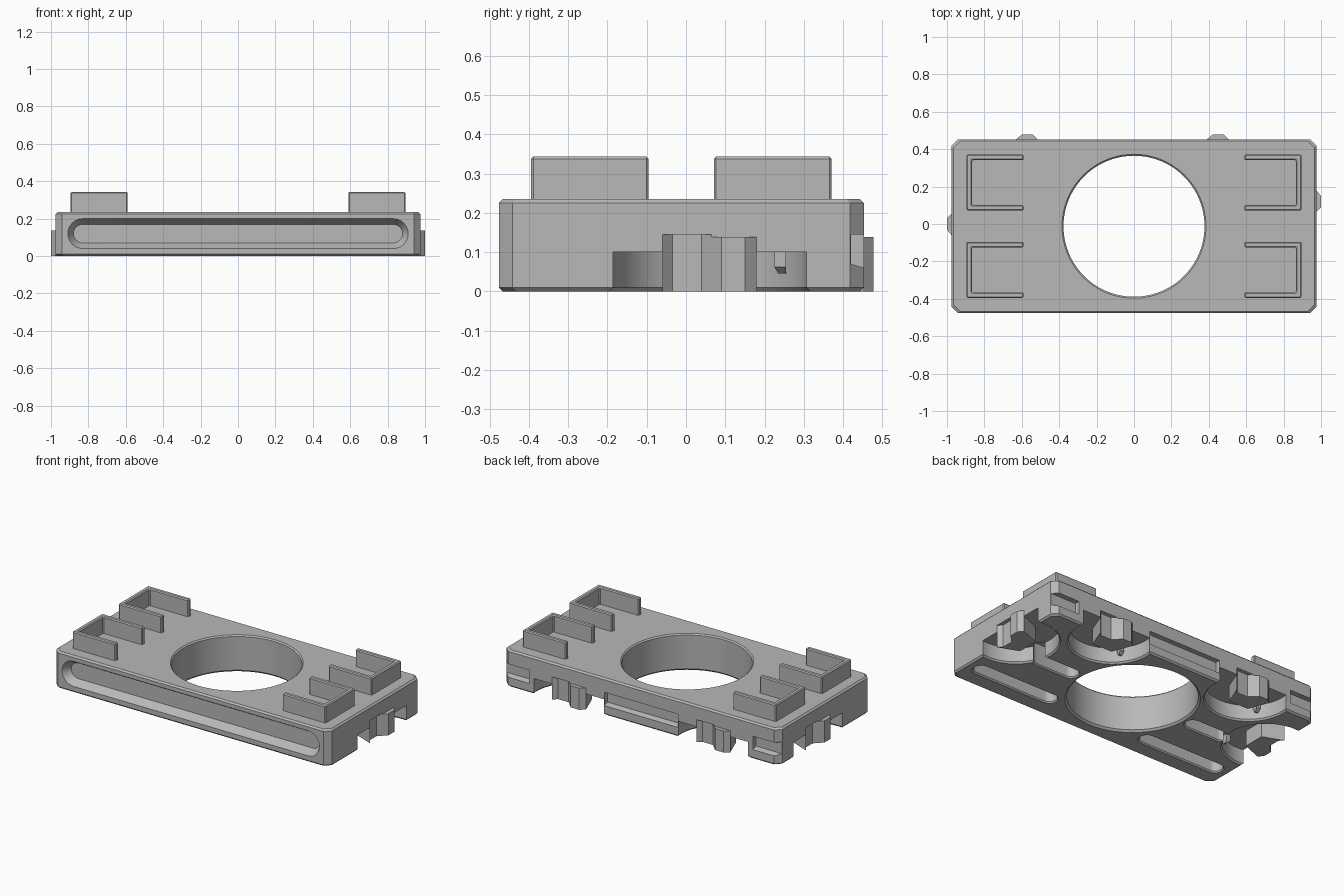
import bpy, bmesh
from math import cos, sin, pi
from mathutils import Matrix

if "Cube" in bpy.data.objects:
    bpy.data.objects.remove(bpy.data.objects["Cube"], do_unlink=True)

grey = bpy.data.materials.new("plain_grey")
grey.use_nodes = True
grey.diffuse_color = (0.48, 0.48, 0.48, 1)
grey.node_tree.nodes["Principled BSDF"].inputs["Base Color"].default_value = grey.diffuse_color

MID_Y = -0.012          # centre line of the slab
HALF_X, HALF_Y, TOP = 0.975, 0.465, 0.235


def loft(name, sections, matrix=Matrix()):
    """Closed solid through (outline, height) sections."""
    bm = bmesh.new()
    rings = [[bm.verts.new((x, y, z)) for x, y in pts] for pts, z in sections]
    for a, b in zip(rings, rings[1:]):
        n = len(a)
        for i in range(n):
            j = (i + 1) % n
            bm.faces.new((a[i], a[j], b[j], b[i]))
    bm.faces.new(rings[0])
    bm.faces.new(rings[-1])
    bm.transform(matrix)
    bmesh.ops.recalc_face_normals(bm, faces=bm.faces)
    mesh = bpy.data.meshes.new(name)
    bm.to_mesh(mesh)
    bm.free()
    mesh.materials.append(grey)
    obj = bpy.data.objects.new(name, mesh)
    bpy.context.collection.objects.link(obj)
    return obj


def apply_modifiers(obj):
    bpy.context.view_layer.update()
    evaluated = obj.evaluated_get(bpy.context.evaluated_depsgraph_get())
    mesh = bpy.data.meshes.new_from_object(evaluated)
    obj.modifiers.clear()
    obj.data = mesh


def cut(obj, cutter):
    mod = obj.modifiers.new("cut", "BOOLEAN")
    mod.operation, mod.solver, mod.object = "DIFFERENCE", "EXACT", cutter
    apply_modifiers(obj)
    bpy.data.objects.remove(cutter, do_unlink=True)


def chamfered(inset, corner=0.035):
    """Slab outline with cut corners."""
    x, y, c = HALF_X - inset, HALF_Y - inset, corner
    return [(x - c, -y), (x, c - y), (x, y - c), (x - c, y),
            (c - x, y), (-x, y - c), (-x, c - y), (c - x, -y)]


def stadium(half, r, steps=12):
    """Outline of a round-ended slot along x; a circle if half is 0."""
    pts = []
    for side in (1, -1):
        for i in range(steps + (1 if half else 0)):
            a = -pi / 2 * side + pi * i / steps
            pts.append((side * half + r * cos(a), r * sin(a)))
    return pts


def at(x, y, z=0.0):
    return Matrix.Translation((x, y, z))


# Slab
slab = loft("slab", [(chamfered(0.01), 0), (chamfered(0), 0.01),
                     (chamfered(0), TOP - 0.01), (chamfered(0.01), TOP)], at(0, MID_Y))

# Central round hole
cut(slab, loft("hole", [(stadium(0, r, 40), z) for r, z in
                        ((0.399, -0.01), (0.377, 0.012), (0.377, 0.227), (0.395, 0.245))],
               at(0, MID_Y)))

# Long tapered recess in the front
front = at(0, MID_Y - HALF_Y, 0.12) @ Matrix.Rotation(pi / 2, 4, "X")
cut(slab, loft("front_recess", [(stadium(0.83, 0.05), -0.05), (stadium(0.83, 0.08), 0),
                                (stadium(0.83, 0.08), 0.02)], front))

# Groove in the back, split by the lock pockets
along_x = Matrix(((0, 0, 1, 0), (1, 0, 0, 0), (0, 1, 0, 0), (0, 0, 0, 1)))
groove = [(0.47, 0.055), (0.42, 0.07), (0.42, 0.145), (0.47, 0.145)]
for x0, x1 in ((-1.0, -0.79), (-0.26, 0.26), (0.79, 1.0)):
    cut(slab, loft("groove", [(groove, x0), (groove, x1)], along_x))

# Slots in the underside
for side in (-1, 1):
    for x, y, half in ((0.62, -0.32, 0.255), (0.565, -0.02, 0.11)):
        cut(slab, loft("slot", [(stadium(half, 0.062), -0.01), (stadium(half, 0.046), 0.008),
                                (stadium(half, 0.046), 0.14)], at(side * x, y)))

# Lock pockets: local +x points outward from the slab edge
edge = MID_Y + HALF_Y
locks = {"right": (HALF_X, 0.06, 0), "left": (-HALF_X, 0.06, pi),
         "back_right": (0.51, edge, pi / 2), "back_left": (-0.51, edge, pi / 2)}
dent = [(-0.025, -0.095), (-0.025, -0.02), (0, 0.005)]
bump = [(0.025, 0.03), (0.025, 0.09), (0, 0.12)]
post = [(-0.13, -0.07), (0, -0.12)] + dent + bump + [(-0.13, 0.07)]
socket = [(0.03, -0.12), (0, -0.12)] + dent + [(0.03, 0.005)]
pin = [(-0.195, 0.165), (-0.165, 0.165), (-0.165, 0.195), (-0.195, 0.195)]
pin_tip = [(-0.195, 0.175), (-0.185, 0.175), (-0.185, 0.195), (-0.195, 0.195)]
for name, (x, y, angle) in locks.items():
    frame = at(x, y) @ Matrix.Rotation(angle, 4, "Z")
    cut(slab, loft("pocket", [(stadium(0, 0.268, 24), -0.01), (stadium(0, 0.25, 24), 0.01),
                              (stadium(0, 0.25, 24), 0.1)], frame @ at(-0.04, 0)))
    cut(slab, loft("socket", [(socket, 0.05), (socket, 0.145)], frame))
    loft(name + "_lock_post", [(post, 0), (post, 0.138)], frame)
    loft(name + "_lock_pin", [(pin_tip, 0.045), (pin, 0.062), (pin, 0.11)], frame)

# Open brackets on the top, one per corner
w, d, t = 0.305, 0.15, 0.03
bracket = [(0, -d), (w, -d), (w, d), (0, d), (0, d - t), (w - t, d - t),
           (w - t, t - d), (0, t - d)]
for side, x_name in ((1, "left"), (-1, "right")):
    for y, y_name in ((-0.245, "front"), (0.221, "back")):
        obj = loft(f"{y_name}_{x_name}_bracket", [(bracket, TOP - 0.015), (bracket, 0.343)],
                   at(side * 0.59, y) @ Matrix.Diagonal((side, 1, 1, 1)))
        bevel = obj.modifiers.new("bevel", "BEVEL")
        bevel.width, bevel.segments = 0.006, 1
        apply_modifiers(obj)

# Smooth the round walls, keep edges crisp
bpy.ops.object.select_all(action="DESELECT")
slab.select_set(True)
bpy.context.view_layer.objects.active = slab
bpy.ops.object.shade_smooth_by_angle(angle=pi / 7)
